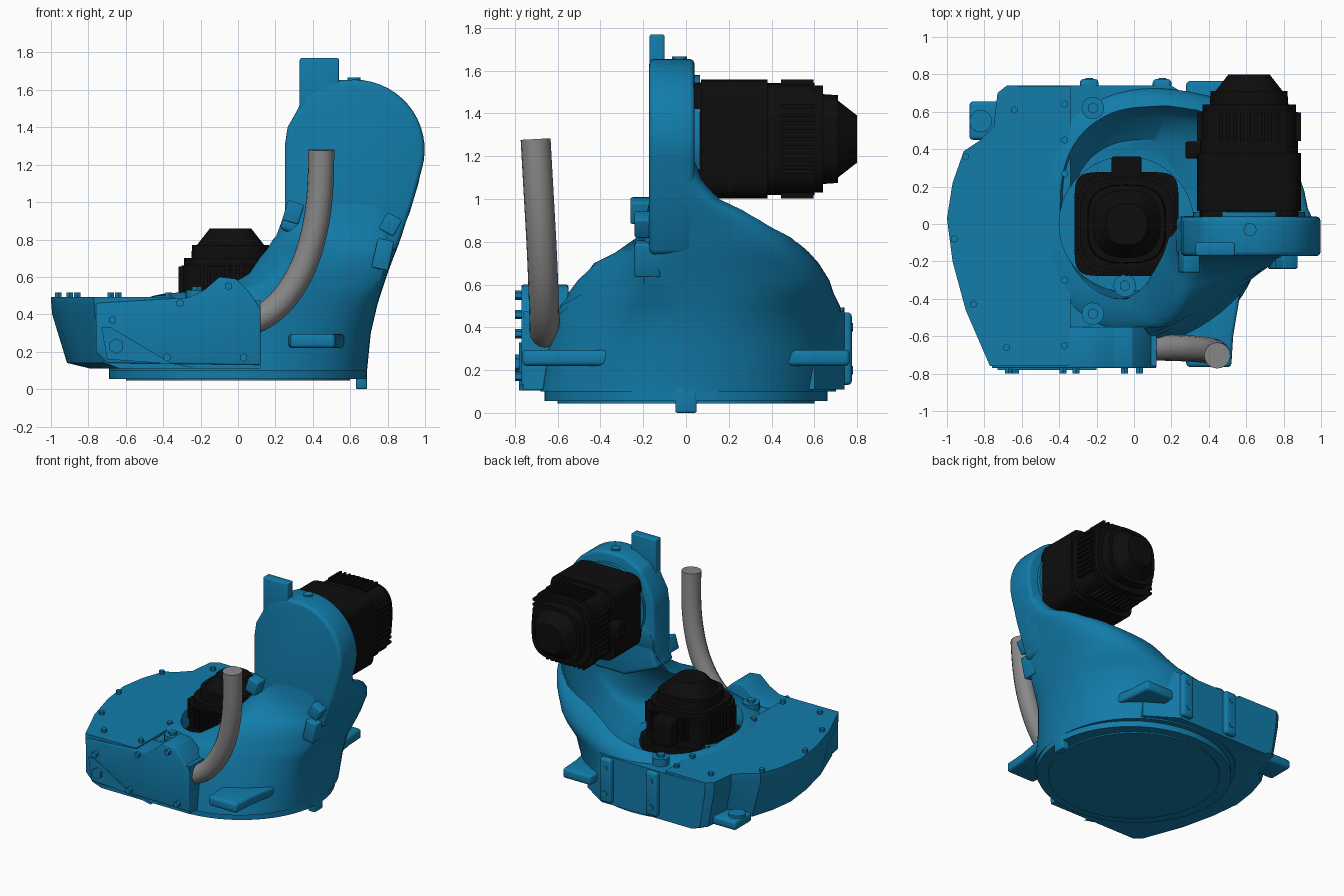
import bpy, bmesh, math
from mathutils import Vector

if "Cube" in bpy.data.objects:
    bpy.data.objects.remove(bpy.data.objects["Cube"])


def material(name, rgb):
    m = bpy.data.materials.new(name)
    m.diffuse_color = (*rgb, 1)
    m.use_nodes = True
    m.node_tree.nodes["Principled BSDF"].inputs["Base Color"].default_value = m.diffuse_color
    return m


BLUE = material("blue_paint", (0.006, 0.2, 0.4))
BLACK = material("black_motor", (0.004, 0.004, 0.004))
GREY = material("grey_hose", (0.25, 0.25, 0.25))


def activate(ob):
    bpy.ops.object.select_all(action='DESELECT')
    ob.select_set(True)
    bpy.context.view_layer.objects.active = ob


def finish(name, bm, mat=BLUE, bevel=0, angle=35):
    bmesh.ops.recalc_face_normals(bm, faces=bm.faces)
    me = bpy.data.meshes.new(name)
    bm.to_mesh(me)
    bm.free()
    ob = bpy.data.objects.new(name, me)
    bpy.context.collection.objects.link(ob)
    me.materials.append(mat)
    activate(ob)
    if bevel:
        b = ob.modifiers.new("bevel", 'BEVEL')
        b.width, b.segments, b.limit_method = bevel, 3, 'ANGLE'
        bpy.ops.object.modifier_apply(modifier="bevel")
    bpy.ops.object.shade_smooth_by_angle(angle=math.radians(angle))
    return ob


def loft(name, rings, **kw):
    bm = bmesh.new()
    vs = [[bm.verts.new(p) for p in r] for r in rings]
    n = len(vs[0])
    for a, b in zip(vs, vs[1:]):
        for i in range(n):
            j = (i + 1) % n
            bm.faces.new((a[i], a[j], b[j], b[i]))
    bm.faces.new(vs[0][::-1])
    bm.faces.new(vs[-1])
    return finish(name, bm, **kw)


def oval(z, xl, xr, yf, yb, e=2, n=64):
    # superellipse ring: e=2 is an ellipse, high e is a rounded box
    out = []
    for i in range(n):
        c, s = math.cos(2 * math.pi * i / n), math.sin(2 * math.pi * i / n)
        out.append(((xl + xr) / 2 + (xr - xl) / 2 * math.copysign(abs(c) ** (2 / e), c),
                    (yf + yb) / 2 + (yb - yf) / 2 * math.copysign(abs(s) ** (2 / e), s), z))
    return out


def skew_oval(x0, yend, s):
    # oval whose front right quarter flattens to a diagonal as it rises
    z, xl, xr, yf = s[:4]
    t = min(1, max(0, (z - .2) / .4))
    out = []
    for x, y, h in oval(*s):
        if x > x0 and yf < yend:
            diag = yf + (yend - yf) * (x - x0) / (xr - x0)
            y += t * (max(y, diag) - y)
        out.append((x, y, h))
    return out


def plate(name, pts, y0, y1, **kw):
    # x-z outline extruded along y
    return loft(name, [[(x, y, z) for x, z in pts] for y in (y0, y1)], **kw)


def box(name, x0, x1, y0, y1, z0, z1, mat=BLUE, bevel=0.01, tilt=0):
    bm = bmesh.new()
    bmesh.ops.create_cube(bm, size=1)
    bmesh.ops.scale(bm, verts=bm.verts, vec=(x1 - x0, y1 - y0, z1 - z0))
    ob = finish(name, bm, mat, bevel)
    ob.location = ((x0 + x1) / 2, (y0 + y1) / 2, (z0 + z1) / 2)
    ob.rotation_euler.y = tilt
    return ob


def rod(name, p, r, depth, axis='z', sides=6, mat=BLUE):
    bm = bmesh.new()
    bmesh.ops.create_cone(bm, cap_ends=True, segments=sides, radius1=r, radius2=r, depth=depth)
    ob = finish(name, bm, mat)
    ob.location = p
    if axis == 'y':
        ob.rotation_euler.x = math.pi / 2
    return ob


def cut(ob, cutter):
    activate(ob)
    m = ob.modifiers.new("cut", 'BOOLEAN')
    m.operation, m.solver, m.object = 'DIFFERENCE', 'EXACT', cutter
    bpy.ops.object.modifier_apply(modifier="cut")
    bpy.ops.object.shade_smooth_by_angle(angle=math.radians(35))


# Turntable ring at the bottom
loft("base_ring", [oval(z, -r, r, -r * .96, r * .96) for z, r in ((.055, .69), (.12, .69))])
loft("base_disc", [oval(z, -.6, .6, -.6, .6) for z in (.045, .1)])
box("stop_tab", .63, .69, -.05, .05, 0, .13)

# Main casting: round foot that rises and narrows into the arm
body = loft("main_casting", [skew_oval(.14, -.18, s) for s in (
    (.10, -.69, .69, -.68, .70, 2.1), (.30, -.69, .71, -.65, .73, 2.1),
    (.45, -.60, .745, -.61, .73, 2.1), (.50, -.45, .76, -.59, .72, 2.2),
    (.56, -.15, .78, -.575, .69, 2.3), (.62, 0, .80, -.55, .67, 2.4),
    (.70, .08, .83, -.48, .62, 2.6), (.75, .13, .85, -.37, .575, 2.8),
    (.82, .19, .875, -.25, .50, 3), (.90, .23, .90, -.20, .39, 3.2),
    (.95, .25, .92, -.18, .29, 3.5), (1.0, .25, .935, -.17, .17, 3.8),
    (1.1, .25, .965, -.17, .08, 4), (1.2, .25, .985, -.17, .04, 4))])

# Side housing with the lid edge on the left
OUT = [(.2, .74), (-.68, .74), (-.73, .70), (-.75, .52), (-.82, .45), (-.91, .39), (-.97, .22),
       (-1, .03), (-.97, -.2), (-.9, -.46), (-.77, -.76), (.12, -.76), (.12, -.5), (.3, -.3), (.42, .6)]


def outline(z, s):
    return [(x if x > -.34 else -.34 + (x + .34) * s, y, z) for x, y in OUT]


house = loft("side_housing", [outline(.11, .68), outline(.14, .87), outline(.4, .99), outline(.475, 1)], angle=25)
lid = [(x, y) for x, y in OUT if x < -.34]
lid = [(-.34, .735)] + lid + [(-.34, -.755)]
cover = loft("lid", [[(x, y, z) for x, y in lid] for z in (.465, .493)])

# Hollow around the lower motor, open to the left and behind the arm
hollow = loft("hollow_cutter", [skew_oval(-.05, 0, s) for s in (
    (.36, -.34, .42, -.38, .45, 2.3), (.45, -.36, .55, -.41, .57, 2.5),
    (.52, -.40, .64, -.42, .62, 2.5), (.60, -.6, .70, -.40, .635, 2.6),
    (.70, -.6, .755, -.30, .62, 2.8), (.80, -.6, .80, -.10, .58, 3),
    (.90, -.6, .83, -.02, .5, 3.2), (1.0, -.6, .85, .04, .42, 3.5),
    (1.25, -.6, .86, .045, .4, 3.5))])
well = loft("well_cutter", [oval(z, -.40, .32, -.36, .36) for z in (.3, .55)])
for ob in (body, house):
    cut(ob, hollow)
for ob in (body, house, cover):
    cut(ob, well)
for c in (hollow, well):
    bpy.data.objects.remove(c)

# Upright arm plate with a round head
arc = [(.62 + .378 * math.cos(math.radians(a)), 1.28 + .375 * math.sin(math.radians(a)))
       for a in range(-16, 96, 7)]
plate("arm", [(.22, .86), (.5, .74), (.845, .74), (.935, 1.0)] + arc +
      [(.5, 1.65), (.36, 1.58), (.31, 1.48), (.265, 1.4), (.25, 1.3), (.25, .93)], -.172, .04, bevel=.025)
box("arm_top_tab", .33, .54, -.17, -.10, 1.45, 1.77)
rod("arm_top_plug", (.62, -.03, 1.65), .035, .03, sides=16)
rod("motor_seat", (.615, .04, 1.28), .3, .05, 'y', 40)
box("arm_pad_upper", .77, .86, -.24, -.15, .83, .93, tilt=.5)
box("arm_pad_lower", .73, .82, -.24, -.12, .64, .80, tilt=.22)
box("arm_pad_left", .25, .34, -.26, -.14, .89, 1.0, tilt=.3)

# Front connection panel
plate("front_panel", [(-.76, .46), (-.76, .2), (-.70, .14), (.12, .13), (.12, .43), (.06, .52),
                      (-.01, .59), (-.10, .60), (-.18, .53), (-.26, .49)], -.77, -.55, bevel=.008)
plate("panel_rib", [(-.73, .33), (-.68, .33), (-.36, .14), (-.2, .105), (-.30, .13), (-.7, .16)], -.78, -.6)

# Fork pockets: tapered lugs around the foot
for i, (x, y, ang) in enumerate(((.40, -.60, -90), (.40, .60, 90))):
    lug = loft(f"fork_lug_{i}", [[(-.3, -.18, h), (0, -.13, h), (.165, -.12, h), (.165, .12, h),
                                 (0, .13, h), (-.3, .18, h)] for h in (.22, .295)], bevel=.02)
    lug.location = (x, y, 0)
    lug.rotation_euler.z = math.radians(ang)
box("corner_lug", -.88, -.6, .45, .655, .14, .21, bevel=.02)
rod("corner_boss", (-.82, .55, .2), .06, .06, sides=20)

# Rear brackets with holes shown as plugs
for x in (-.24, .15):
    box("rear_bracket", x - .05, x + .05, .68, .775, .13, .47, bevel=.02)
    for z in (.2, .4):
        rod("rear_bracket_plug", (x, .775, z), .02, .01, 'y', 12)

# Bosses around the hollow
for x, y, z in ((-.22, .62, .53), (-.22, -.48, .53), (-.05, -.33, .47)):
    rod("rim_boss", (x, y, z - .1), .06, .2, sides=20)
    rod("rim_bolt", (x, y, z + .005), .03, .03)

# Lid and panel bolts
for x, y in ((-.64, .61), (-.9, .36), (-.96, -.08), (-.86, -.43), (-.68, -.66), (-.37, .64),
             (-.37, .45), (-.37, .27), (-.37, -.3), (-.37, -.65)):
    rod("lid_bolt", (x, y, .5), .02, .035)
for x, z, r in ((-.67, .37, .022), (-.65, .23, .042), (-.38, .17, .022), (-.31, .46, .022),
                (-.05, .55, .022), (.03, .17, .022)):
    rod("panel_bolt", (x, -.78, z), r, .04, 'y')


# Motors: stepped rounded housings along local z
def motor(name, loc, rot, tab):
    steps = ((0, .265, 7), (.03, .265, 7), (.03, .278, 7), (.34, .278, 7), (.34, .262, 4), (.56, .262, 4),
             (.56, .25, 3), (.60, .25, 3), (.60, .21, 3), (.67, .205, 3), (.67, .18, 2.5), (.76, .11, 2.5))
    parts = [loft(name, [oval(z, -h, h, -h, h, e) for z, h, e in steps], mat=BLACK)]
    # cooling fins on all four sides
    for k in range(4):
        for i in range(-4, 5):
            f = box(name + "_fin", -.009, .009, -.03, .03, .42, .57, BLACK, 0)
            a = k * math.pi / 2
            x, y = i * .038, .248
            f.location = (x * math.cos(a) - y * math.sin(a), x * math.sin(a) + y * math.cos(a), .48)
            f.rotation_euler.z = a
            parts.append(f)
    parts.append(box(name + "_plug", *tab, BLACK, .01))
    bpy.ops.object.select_all(action='DESELECT')
    for p in parts:
        p.select_set(True)
    bpy.context.view_layer.objects.active = parts[0]
    bpy.ops.object.join()
    parts[0].location, parts[0].rotation_euler = loc, rot


motor("lower_motor", (-.04, 0, .10), (0, 0, 0), (-.08, .08, .2, .36, .36, .56))
motor("upper_motor", (.615, .04, 1.28), (-math.pi / 2, 0, 0), (-.34, -.2, -.06, .06, .31, .40))

# Grey cable hose
cu = bpy.data.curves.new("hose", 'CURVE')
cu.dimensions, cu.bevel_depth, cu.bevel_resolution, cu.use_fill_caps = '3D', .07, 6, True
cu.materials.append(GREY)
sp = cu.splines.new('NURBS')
path = [(.04, -.66, .355), (.16, -.66, .38), (.31, -.665, .54), (.41, -.675, .80), (.445, -.69, 1.04), (.445, -.703, 1.28)]
sp.points.add(len(path) - 1)
for p, co in zip(sp.points, path):
    p.co = (*co, 1)
sp.use_endpoint_u, sp.order_u, sp.resolution_u = True, 4, 8
hose = bpy.data.objects.new("hose", cu)
bpy.context.collection.objects.link(hose)
activate(hose)
bpy.ops.object.convert(target='MESH')
bpy.ops.object.shade_smooth_by_angle(angle=math.radians(40))
